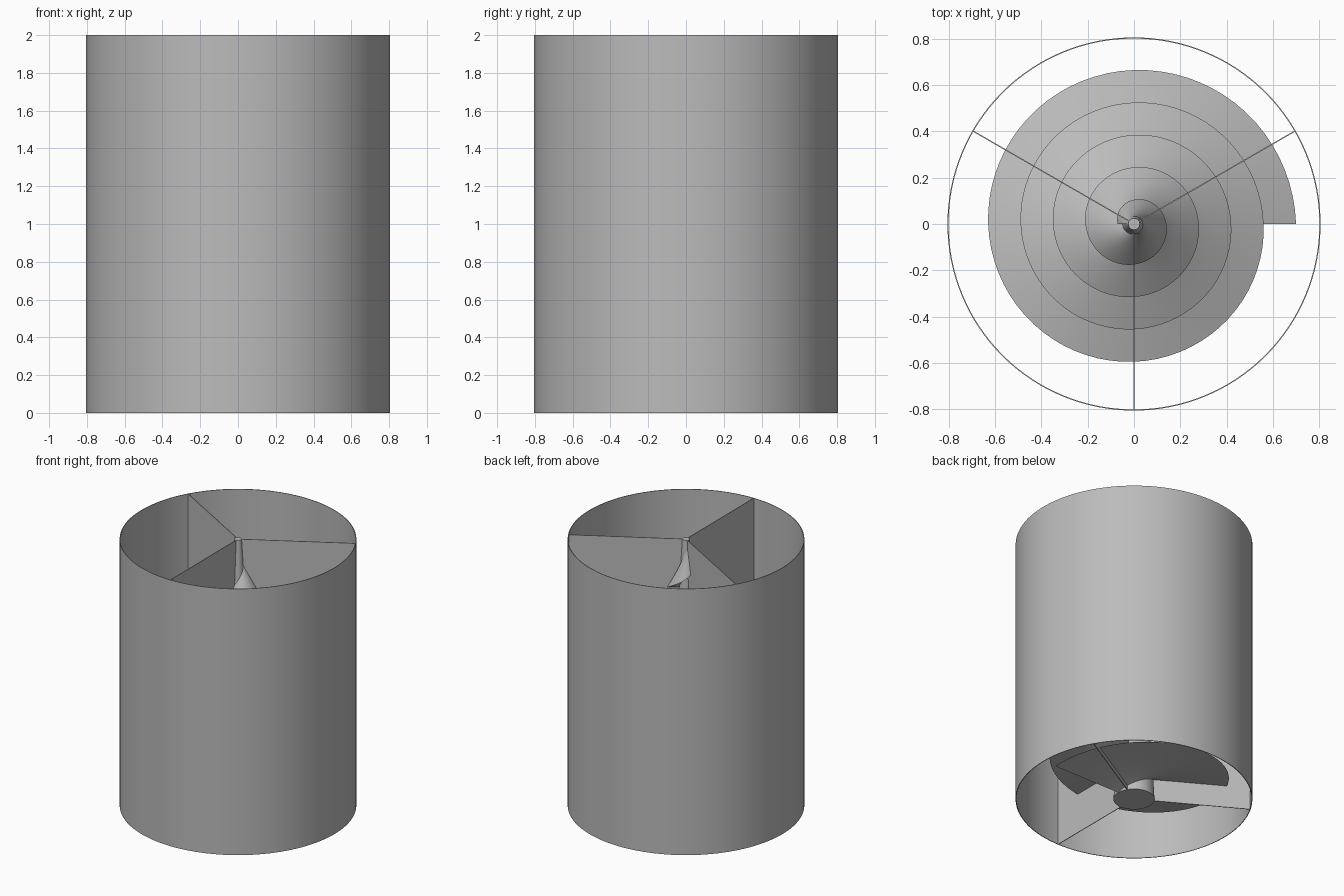
import bpy, bmesh, math
from mathutils import Matrix

if "Cube" in bpy.data.objects:
    bpy.data.objects.remove(bpy.data.objects["Cube"])

HEIGHT, TUBE_R, WALL = 2.0, 0.806, 0.005
HUB_BOTTOM, HUB_TOP = 0.14, 0.025
TURNS, PITCH, FLIGHT_RISE = 4.5, 0.4, 0.2
FLIGHT_R, SHRINK = 0.70, 0.14

grey = bpy.data.materials.new("plain_grey")
grey.use_nodes = True
colour = (0.5, 0.5, 0.5, 1)
grey.diffuse_color = colour
grey.node_tree.nodes["Principled BSDF"].inputs["Base Color"].default_value = colour


def finish(name, bm, smooth=True):
    bmesh.ops.recalc_face_normals(bm, faces=bm.faces)
    mesh = bpy.data.meshes.new(name)
    bm.to_mesh(mesh)
    bm.free()
    mesh.materials.append(grey)
    obj = bpy.data.objects.new(name, mesh)
    bpy.context.collection.objects.link(obj)
    if smooth:
        bpy.ops.object.select_all(action='DESELECT')
        obj.select_set(True)
        bpy.context.view_layer.objects.active = obj
        bpy.ops.object.shade_smooth_by_angle(angle=math.radians(30))
    return obj


def sweep(bm, rings, closed):
    """Skin a list of closed vertex loops, joining the ends or capping them."""
    n = len(rings[0])
    pairs = list(zip(rings, rings[1:]))
    if closed:
        pairs.append((rings[-1], rings[0]))
    else:
        bm.faces.new(rings[0])
        bm.faces.new(rings[-1])
    for a, b in pairs:
        for i in range(n):
            j = (i + 1) % n
            bm.faces.new((a[i], a[j], b[j], b[i]))


def section(bm, profile, angle):
    """Place a radius/height profile on the half plane at an angle."""
    c, s = math.cos(angle), math.sin(angle)
    return [bm.verts.new((r * c, r * s, z)) for r, z in profile]


# Open outer tube with a thin wall
bm = bmesh.new()
wall = [(TUBE_R - WALL, 0), (TUBE_R, 0), (TUBE_R, HEIGHT), (TUBE_R - WALL, HEIGHT)]
sweep(bm, [section(bm, wall, math.tau * k / 128) for k in range(128)], True)
finish("outer_tube", bm)

# Tapered centre shaft
bm = bmesh.new()
bmesh.ops.create_cone(bm, cap_ends=True, segments=48, radius1=HUB_BOTTOM,
                      radius2=HUB_TOP, depth=HEIGHT,
                      matrix=Matrix.Translation((0, 0, HEIGHT / 2)))
finish("centre_shaft", bm)

# Spiral flight: flat underside, sloping top, narrowing towards the top
bm = bmesh.new()
rings, steps, cuts = [], 72, 5
core = HUB_TOP * 0.8
for k in range(int(TURNS * steps) + 1):
    turn = k / steps
    z, edge = PITCH * turn, FLIGHT_R - SHRINK * turn
    radii = [core + (edge - core) * i / cuts for i in range(cuts + 1)]
    under = [(r, z) for r in radii]
    over = [(r, z + FLIGHT_RISE * (edge - r) / (edge - core)) for r in radii[-2::-1]]
    rings.append(section(bm, under + over, math.tau * turn))
sweep(bm, rings, False)
finish("spiral_flight", bm)

# Three upright dividing plates between shaft and tube
for name, degrees in (("left_plate", 30), ("right_plate", 150), ("front_plate", 270)):
    bm = bmesh.new()
    length = TUBE_R - WALL / 2
    place = (Matrix.Rotation(math.radians(degrees), 4, 'Z')
             @ Matrix.Translation((length / 2, 0, HEIGHT / 2))
             @ Matrix.Diagonal((length, WALL, HEIGHT, 1)))
    bmesh.ops.create_cube(bm, size=1, matrix=place)
    finish(name, bm, False)
